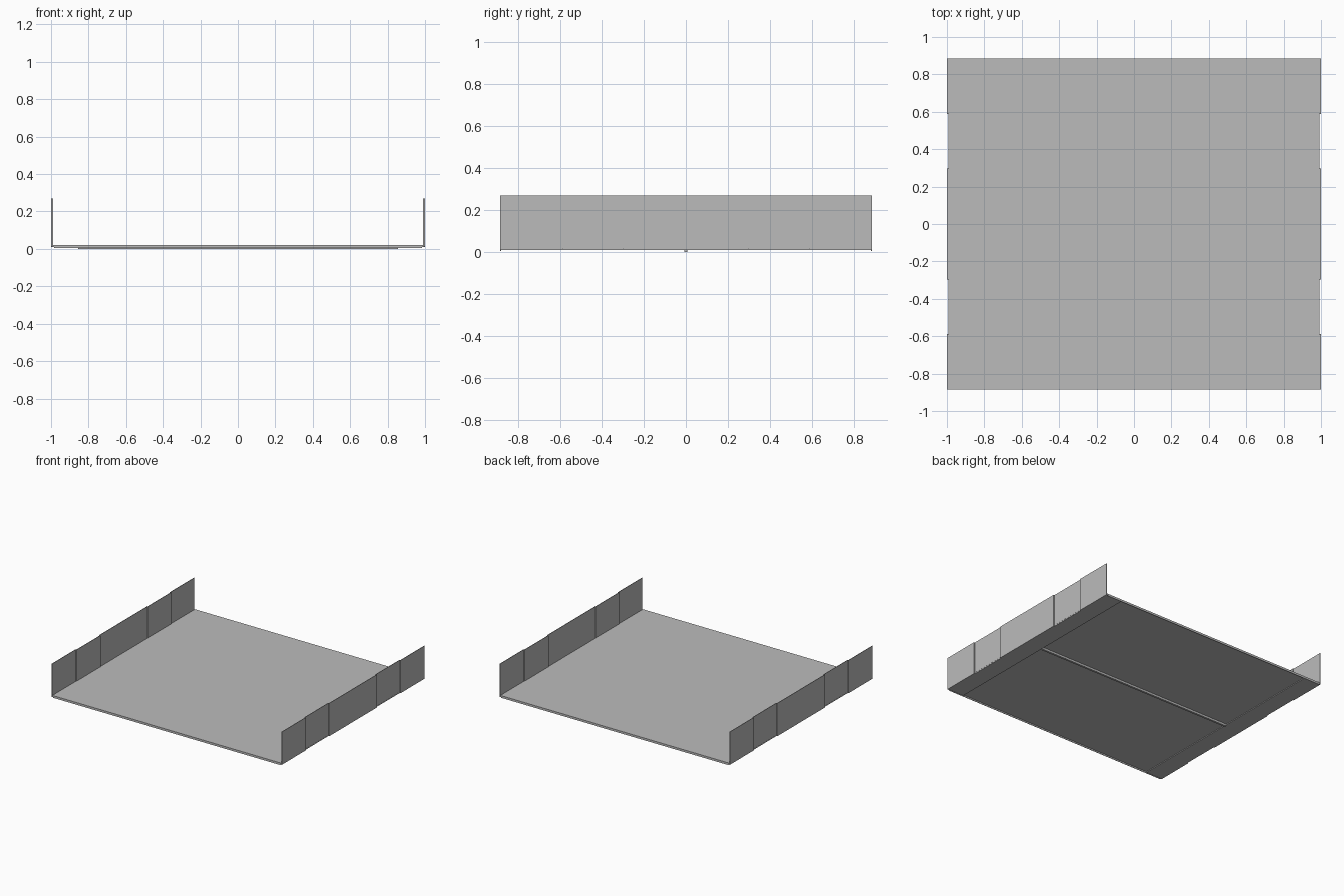
import bpy, bmesh

cube = bpy.data.objects.get("Cube")
if cube:
    bpy.data.objects.remove(cube, do_unlink=True)

# One grey sheet-metal colour
grey = bpy.data.materials.new("sheet grey")
grey.use_nodes = True
colour = (0.5, 0.5, 0.5, 1)
grey.diffuse_color = colour
grey.node_tree.nodes["Principled BSDF"].inputs["Base Color"].default_value = colour

HALF_Y = 0.885
STEP_IN, STEP_OUT = 0.297, 0.588   # recessed wall bays lie between these
SHEET = 0.004


def finish(bm, name):
    bmesh.ops.recalc_face_normals(bm, faces=bm.faces)
    mesh = bpy.data.meshes.new(name)
    bm.to_mesh(mesh)
    bm.free()
    mesh.materials.append(grey)
    obj = bpy.data.objects.new(name, mesh)
    bpy.context.collection.objects.link(obj)
    return obj


def prism(name, outline, z0, z1):
    """Extrude a plan outline from z0 up to z1."""
    bm = bmesh.new()
    face = bm.faces.new([bm.verts.new((x, y, z0)) for x, y in outline])
    top = bmesh.ops.extrude_face_region(bm, geom=[face])["geom"]
    bmesh.ops.translate(bm, vec=(0, 0, z1 - z0),
                        verts=[v for v in top if isinstance(v, bmesh.types.BMVert)])
    return finish(bm, name)


def box(name, x0, x1, y0, y1, z0, z1):
    return prism(name, [(x0, y0), (x1, y0), (x1, y1), (x0, y1)], z0, z1)


# Floor sheet with a turned-down lip along the front and back
box("floor", -0.992, 0.992, -HALF_Y, HALF_Y, 0.016, 0.022)
for name, s in (("front_lip", -1), ("back_lip", 1)):
    box(name, -0.985, 0.985, s * HALF_Y, s * (HALF_Y - SHEET), 0.005, 0.018)

# Stiffening rib under the floor
box("floor_rib", -0.855, 0.855, -0.008, 0.008, 0, 0.017)

# Stepped side walls, each with a flange folded under the floor
bays = [(-HALF_Y, -STEP_OUT, 0), (-STEP_OUT, -STEP_IN, 1), (-STEP_IN, STEP_IN, 0),
        (STEP_IN, STEP_OUT, 1), (STEP_OUT, HALF_Y, 0)]
for side, s in (("left", 1), ("right", -1)):
    path = []
    for y0, y1, recessed in bays:
        x = 0.993 if recessed else 1.0
        path += [(x, y0), (x, y1)]
    for i, (y0, y1, recessed) in enumerate(bays):
        x = 0.993 if recessed else 1.0
        box(f"{side}_wall_panel_{i + 1}", s * x, s * (x - SHEET), y0, y1,
            0.018 if recessed else 0.012, 0.268)
    for y in (-STEP_OUT, -STEP_IN, STEP_IN, STEP_OUT):
        d = SHEET / 2 if abs(y) == STEP_OUT else -SHEET / 2
        d = d if y > 0 else -d
        box(f"{side}_wall_step", s * 1.0, s * 0.989, y, y + d, 0.012, 0.268)
    outline = [(s * x, y) for x, y in path]
    outline += [(s * 0.855, HALF_Y - SHEET), (s * 0.855, SHEET - HALF_Y)]
    prism(f"{side}_floor_flange", outline, 0.010, 0.0165)
